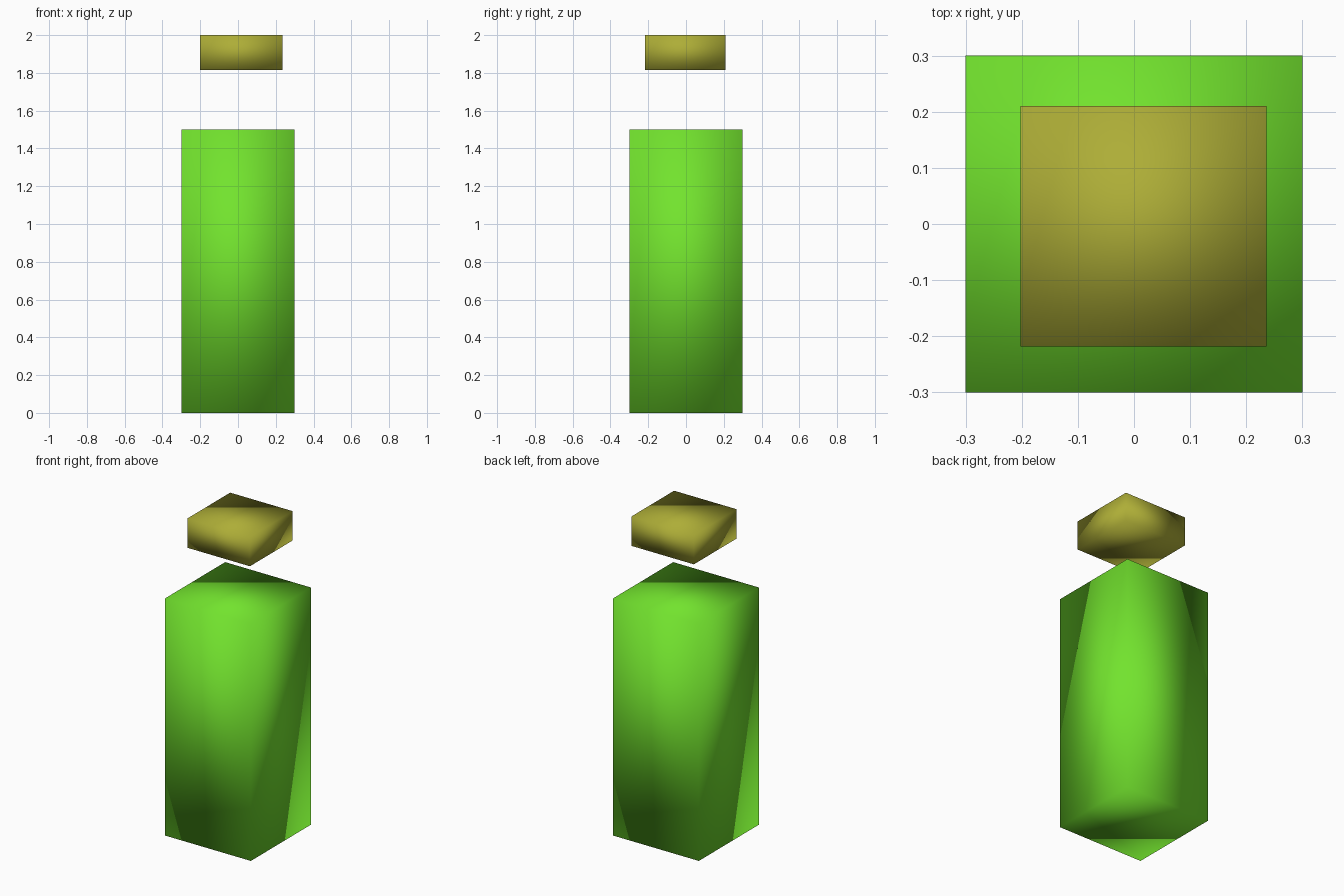
import bpy

if "Cube" in bpy.data.objects:
    bpy.data.objects.remove(bpy.data.objects["Cube"])


def material(name, rgb):
    mat = bpy.data.materials.new(name)
    mat.diffuse_color = (*rgb, 1)
    mat.use_nodes = True
    mat.node_tree.nodes["Principled BSDF"].inputs["Base Color"].default_value = mat.diffuse_color
    return mat


def smooth_box(name, low, high, mat):
    """Box spanning two corners, shaded smooth across all its edges."""
    centre = [(a + b) / 2 for a, b in zip(low, high)]
    size = [b - a for a, b in zip(low, high)]
    bpy.ops.mesh.primitive_cube_add(size=1, location=centre)
    obj = bpy.context.object
    obj.name = name
    obj.scale = size
    bpy.ops.object.transform_apply(location=False, rotation=False, scale=True)
    bpy.ops.object.shade_smooth()
    obj.data.materials.append(mat)
    return obj


# Tall green body
smooth_box("body", (-0.3, -0.3, 0), (0.3, 0.3, 1.5),
           material("green", (0.17, 0.77, 0.027)))

# Floating cap, slightly off centre
smooth_box("floating_cap", (-0.202, -0.218, 1.815), (0.236, 0.21, 2.0),
           material("olive", (0.42, 0.42, 0.038)))
